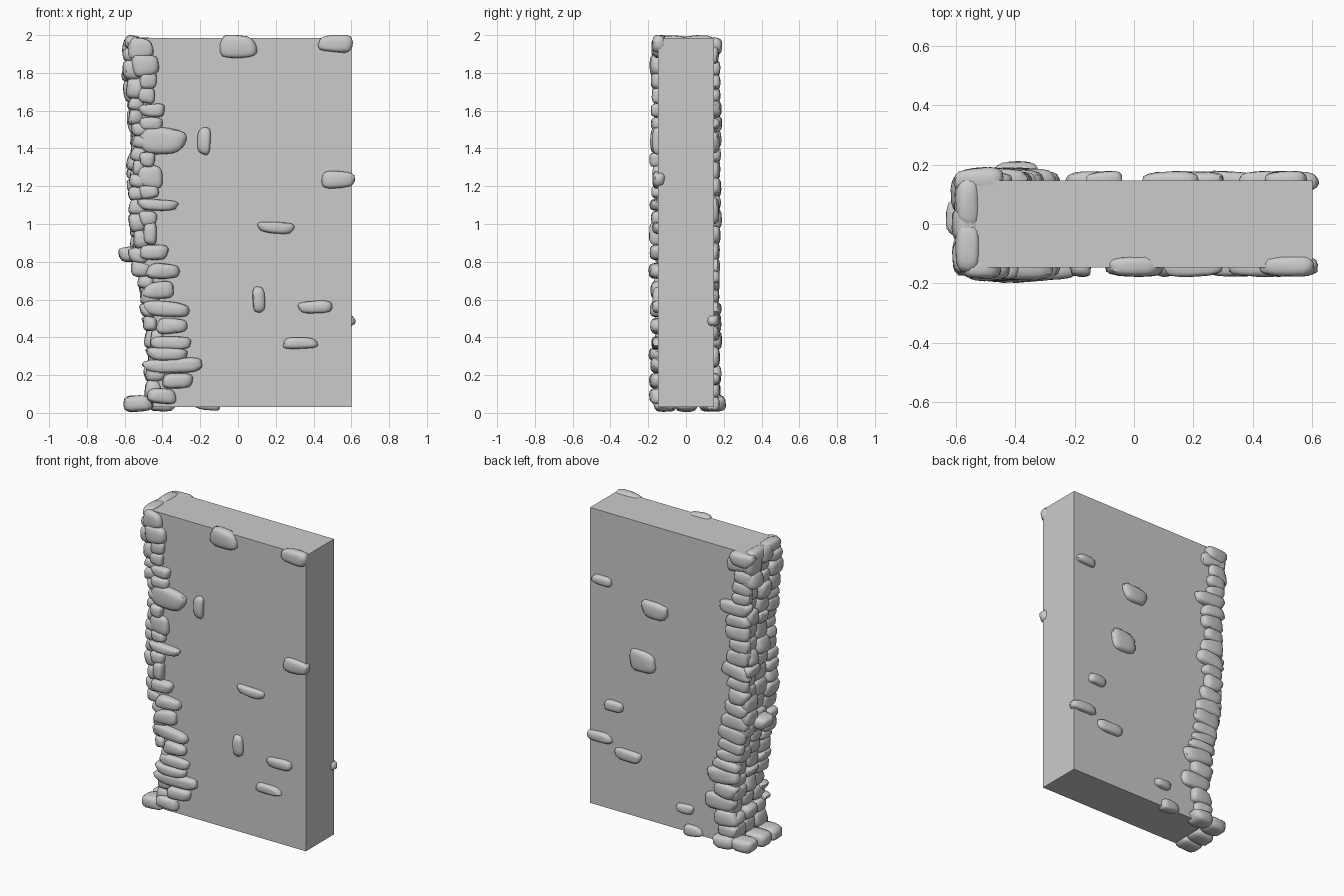
import bpy, bmesh, math, random
from mathutils import Vector, Matrix

random.seed(7)
cube = bpy.data.objects.get("Cube")
if cube:
    bpy.data.objects.remove(cube)

stone_grey = bpy.data.materials.new("stone_grey")
stone_grey.use_nodes = True
GREY = (0.6, 0.6, 0.6, 1)
stone_grey.diffuse_color = GREY
stone_grey.node_tree.nodes["Principled BSDF"].inputs["Base Color"].default_value = GREY

HALF = 0.147          # half the wall thickness
BOTTOM, TOP = 0.03, 1.985
# broken end of the wall: (x, z) from bottom to top
EDGE = [(-.45, BOTTOM), (-.43, .3), (-.46, .55), (-.51, .8),
        (-.53, 1.2), (-.53, 1.45), (-.56, TOP)]


def edge_x(z):
    for (xa, za), (xb, zb) in zip(EDGE, EDGE[1:]):
        if z <= zb:
            return xa + (xb - xa) * max(0, z - za) / (zb - za)
    return EDGE[-1][0]


def finish(bm, name, smooth):
    bmesh.ops.recalc_face_normals(bm, faces=bm.faces)
    mesh = bpy.data.meshes.new(name)
    bm.to_mesh(mesh)
    bm.free()
    mesh.materials.append(stone_grey)
    obj = bpy.data.objects.new(name, mesh)
    bpy.context.collection.objects.link(obj)
    if smooth:
        bpy.ops.object.select_all(action='DESELECT')
        obj.select_set(True)
        bpy.context.view_layer.objects.active = obj
        bpy.ops.object.shade_smooth_by_angle(angle=math.radians(45))


def add_stone(bm, centre, size, tilt=0.08):
    """Rounded, slightly skewed block."""
    part = bmesh.new()
    bmesh.ops.create_cube(part, size=2)
    bmesh.ops.subdivide_edges(part, edges=part.edges, cuts=4, use_grid_fill=True)
    taper = Vector([random.uniform(-.18, .18) for _ in range(3)])
    shear = random.uniform(-.1, .1)
    turn = Matrix.Rotation(random.uniform(-tilt, tilt), 3, 'Y')
    for v in part.verts:
        p = v.co.copy()
        p /= sum(abs(c) ** 3.4 for c in p) ** (1 / 3.4)
        p = Vector((p.x * (1 + taper.x * p.z) + shear * p.z,
                    p.y * (1 + taper.y * p.x),
                    p.z * (1 + taper.z * p.x)))
        p += Vector([random.uniform(-.035, .035) for _ in range(3)])
        v.co = turn @ Vector([c * s / 2 for c, s in zip(p, size)]) + Vector(centre)
    mesh = bpy.data.meshes.new("temp")
    part.to_mesh(mesh)
    part.free()
    bm.from_mesh(mesh)
    bpy.data.meshes.remove(mesh)


# plastered wall slab with one ragged end
bm = bmesh.new()
outline = EDGE + [(.6, TOP), (.6, BOTTOM)]
face = bm.faces.new([bm.verts.new((x, -HALF, z)) for x, z in outline])
solid = bmesh.ops.extrude_face_region(bm, geom=[face])
for v in solid["geom"]:
    if isinstance(v, bmesh.types.BMVert):
        v.co.y = HALF
finish(bm, "wall_slab", False)

# stones stacked along the front corner: left x, right x, z, height
bm = bmesh.new()
FRONT = [(-.58, -.45, 1.93, .11), (-.56, -.42, 1.84, .12), (-.52, -.43, 1.76, .09),
         (-.53, -.44, 1.68, .08), (-.52, -.39, 1.6, .07), (-.52, -.4, 1.53, .07),
         (-.52, -.28, 1.44, .14), (-.52, -.44, 1.34, .08), (-.53, -.4, 1.25, .12),
         (-.52, -.42, 1.17, .07), (-.53, -.32, 1.1, .06), (-.52, -.43, 1.03, .08),
         (-.5, -.43, .95, .12), (-.52, -.37, .85, .08), (-.48, -.31, .75, .08),
         (-.5, -.34, .65, .09), (-.5, -.26, .55, .08), (-.43, -.27, .46, .08),
         (-.46, -.25, .37, .07), (-.48, -.27, .31, .07), (-.5, -.19, .25, .08),
         (-.4, -.24, .17, .08), (-.48, -.33, .09, .08)]
for left, right, z, h in FRONT:
    deep = random.uniform(.06, .1)
    add_stone(bm, ((left + right) / 2, -HALF, z), (right - left, deep, h))
finish(bm, "front_corner_stones", True)

# stones stacked along the back corner
bm = bmesh.new()
z = .08
while z < 1.95:
    h = random.uniform(.07, .11)
    w = random.uniform(.12, .22)
    z_mid = min(z + h / 2, 1.94)
    add_stone(bm, (edge_x(z_mid) + w / 2 - .04, HALF, z_mid),
              (w, random.uniform(.05, .09), h), .15)
    z += h * .87
finish(bm, "back_corner_stones", True)

# rubble filling the ragged end
bm = bmesh.new()
for y in (-.105, 0, .105):
    z = .07
    while z < 1.94:
        h = random.uniform(.07, .12)
        z_mid = min(z + h / 2, 1.94)
        add_stone(bm, (edge_x(z_mid) - random.uniform(-.02, .015), y, z_mid),
                  (random.uniform(.07, .11), random.uniform(.11, .14), h), .15)
        z += h * .88
add_stone(bm, (-.57, .02, .84), (.12, .14, .08))
finish(bm, "end_rubble", True)

# cap stones over the ragged end and foot stones below it
bm = bmesh.new()
for y in (-.08, .07):
    add_stone(bm, (-.56, y, 1.965), (.08, .16, .065), .03)
for x, y in ((-.53, -.11), (-.53, 0), (-.52, .13), (-.4, .15)):
    add_stone(bm, (x, y, .05), (.15, .12, .085), .1)
finish(bm, "cap_and_foot_stones", True)

# single stones showing through the faces: x, z, width, height
FRONT_FACE = [(0, 1.94, .19, .12), (.515, 1.955, .18, .09), (-.18, 1.44, .07, .14),
              (.53, 1.235, .175, .09), (.2, .98, .19, .06), (.11, .6, .065, .135),
              (.41, .56, .18, .065), (.33, .37, .18, .06)]
BACK_FACE = [(.51, 1.53, .14, .06), (.12, 1.43, .18, .11), (.21, 1.07, .18, .14),
             (.42, .72, .13, .07), (.53, .49, .18, .065), (.32, .42, .19, .075),
             (-.1, .18, .12, .06), (-.16, .05, .13, .07)]
for name, side, stones in (("front_face_stones", -1, FRONT_FACE),
                           ("back_face_stones", 1, BACK_FACE)):
    bm = bmesh.new()
    for x, z, w, h in stones:
        add_stone(bm, (x, side * (HALF - .005), z), (w, .07, h), .06)
    finish(bm, name, True)
